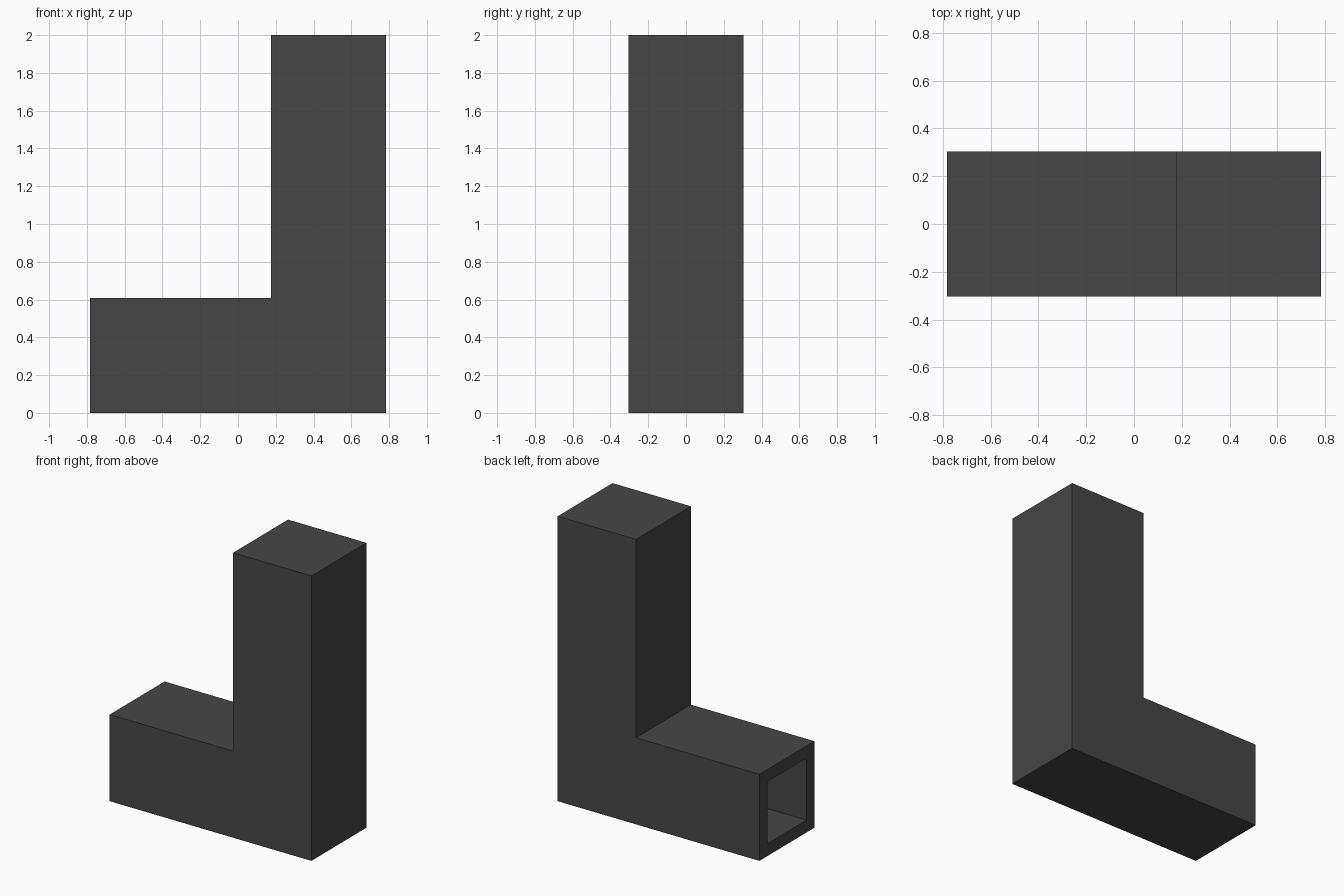
import bpy
import bmesh

cube = bpy.data.objects.get("Cube")
if cube:
    bpy.data.objects.remove(cube, do_unlink=True)

HALF_X, HEIGHT, SIDE, WALL = 0.783, 2.0, 0.608, 0.087


def l_shell(bm, inset):
    """L-shaped prism, open at its -x end; returns the open end's edges."""
    left, right = -HALF_X, HALF_X - inset
    inner_x = HALF_X - SIDE + inset
    low, foot_top, top = inset, SIDE - inset, HEIGHT - inset
    profile = [(left, low), (right, low), (right, top),
               (inner_x, top), (inner_x, foot_top), (left, foot_top)]
    half_y = SIDE / 2 - inset
    front = [bm.verts.new((x, -half_y, z)) for x, z in profile]
    back = [bm.verts.new((x, half_y, z)) for x, z in profile]
    faces = [bm.faces.new(front), bm.faces.new(back[::-1])]
    # Every side except the last, which is the open end
    for i in range(5):
        faces.append(bm.faces.new((front[i], back[i], back[i + 1], front[i + 1])))
    if inset:
        bmesh.ops.reverse_faces(bm, faces=faces)
    return [e for e in bm.edges if e.is_boundary and front[0].co.y <= e.verts[0].co.y <= half_y
            and any(v in front + back for v in e.verts)]


# Hollow elbow: outer shell, inner shell and the rim joining them
bm = bmesh.new()
rim = l_shell(bm, 0) + l_shell(bm, WALL)
bmesh.ops.bridge_loops(bm, edges=rim)
bmesh.ops.recalc_face_normals(bm, faces=bm.faces[:])
mesh = bpy.data.meshes.new("elbow_tube")
bm.to_mesh(mesh)
bm.free()
elbow = bpy.data.objects.new("elbow_tube", mesh)
bpy.context.collection.objects.link(elbow)

# Dark grey finish
grey = bpy.data.materials.new("dark grey")
grey.use_nodes = True
colour = (0.061, 0.061, 0.061, 1)
grey.diffuse_color = colour
grey.node_tree.nodes["Principled BSDF"].inputs["Base Color"].default_value = colour
mesh.materials.append(grey)
